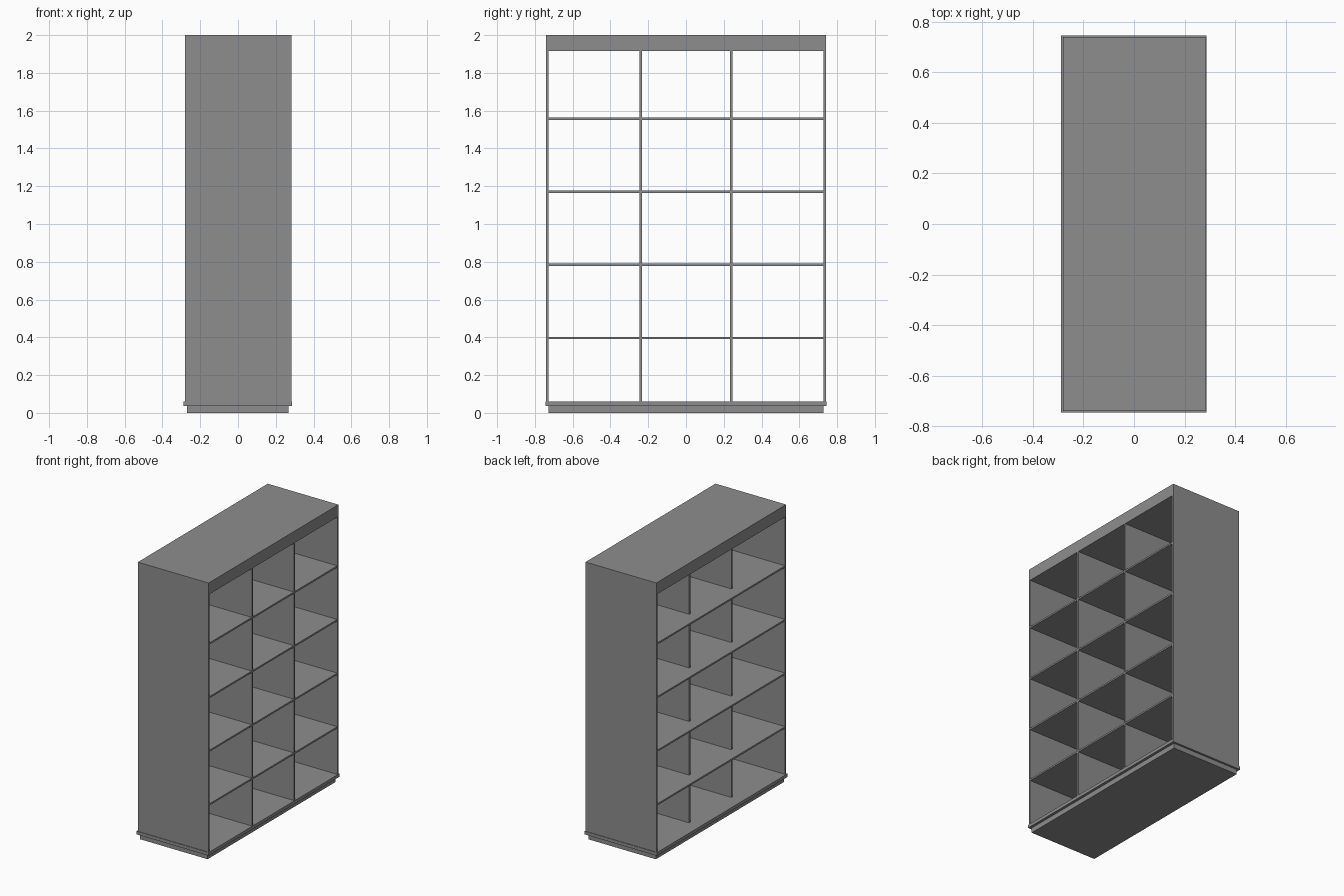
import bpy

if "Cube" in bpy.data.objects:
    bpy.data.objects.remove(bpy.data.objects["Cube"])

grey = bpy.data.materials.new("shelf_grey")
grey.diffuse_color = (0.27, 0.27, 0.27, 1.0)
grey.use_nodes = True
grey.node_tree.nodes["Principled BSDF"].inputs["Base Color"].default_value = grey.diffuse_color


def box(name, x, y, z):
    """Axis-aligned box from (min, max) ranges."""
    bpy.ops.mesh.primitive_cube_add(size=1)
    o = bpy.context.object
    o.name = name
    o.data.name = name
    for v in o.data.vertices:
        for i, (lo, hi) in enumerate((x, y, z)):
            v.co[i] = hi if v.co[i] > 0 else lo
    o.data.materials.append(grey)
    return o


BACK, FRONT = -0.281, 0.283      # open faces along x
HALF = 0.74                      # half width along y
BASE, HEAD = 0.059, 1.915        # clear opening along z
T = 0.012                        # board thickness

# Base: recessed plinth and projecting skirting board
box("plinth", (-0.27, 0.268), (-0.729, 0.729), (0, 0.036))
box("base_board", (-0.289, 0.287), (-0.744, 0.744), (0.036, BASE))

# Deep top
box("top_header", (BACK, FRONT), (-HALF, HALF), (HEAD, 2.0))

# Side panels and vertical dividers (dividers stop short of the -x edge)
for s, side in ((-1, "front"), (1, "back")):
    outer, inner = s * HALF, s * (HALF - T)
    box(side + "_side_panel", (BACK, FRONT),
        (min(outer, inner), max(outer, inner)), (BASE, HEAD))
    box(side + "_divider", (-0.198, FRONT),
        (s * 0.24 - T / 2, s * 0.24 + T / 2), (BASE, HEAD))

# Four full-width shelves
for i in range(4):
    z = 0.397 + i * 0.3867
    box(f"shelf_{i + 1}", (BACK, FRONT - 0.001), (-HALF + T, HALF - T),
        (z - T / 2, z + T / 2))
